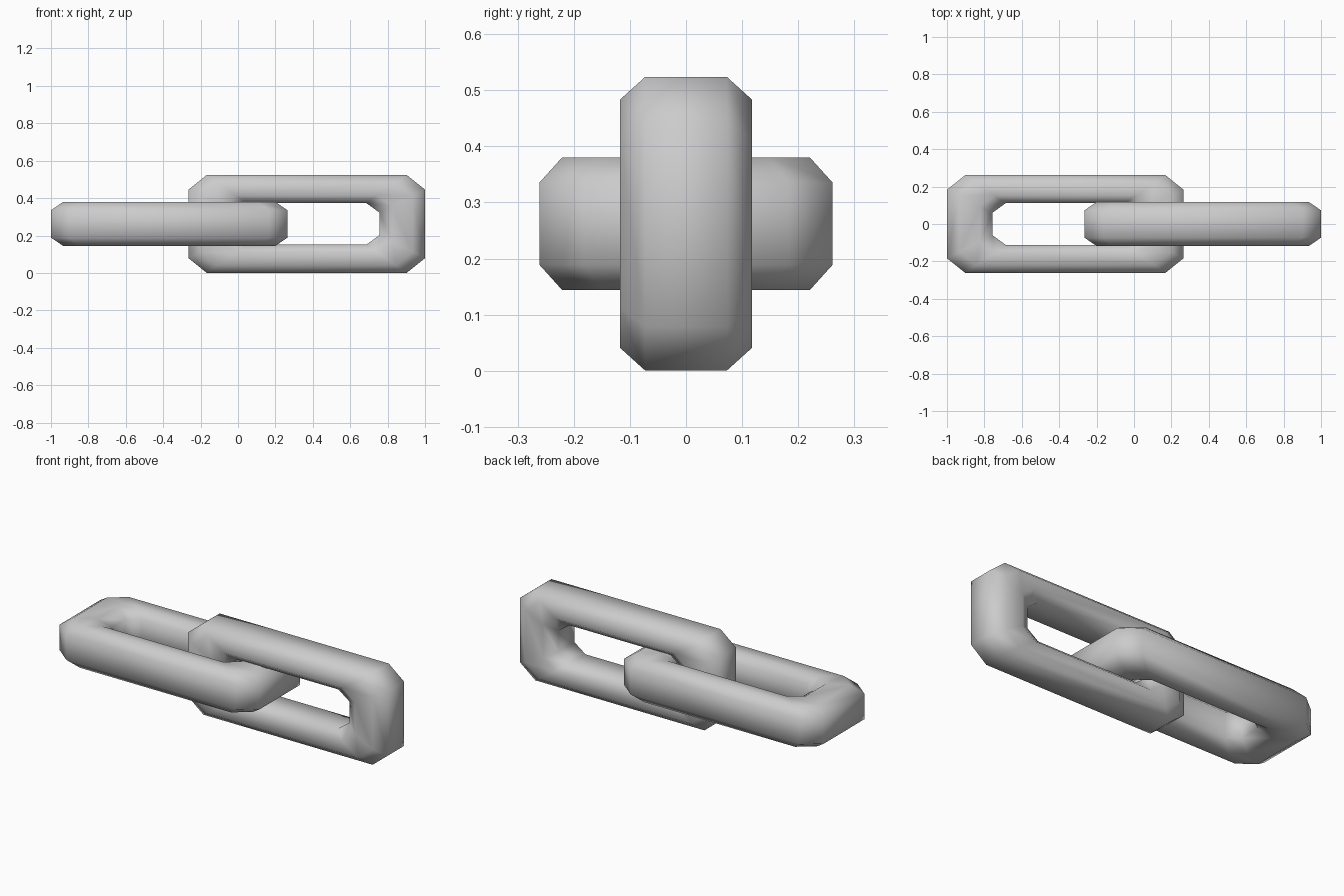
import bpy, bmesh

if "Cube" in bpy.data.objects:
    bpy.data.objects.remove(bpy.data.objects["Cube"])

MID_Z = 0.262
# quarter outlines of one link: (along length, across), from side bar to end bar
OUTER = [(0.535, 0.2615), (0.6325, 0.183)]
INNER = [(0.319, 0.111), (0.3895, 0.06)]
# bar section: (fraction from inner to outer outline, offset through thickness)
SECTION = [(1, -0.073), (1, 0.073), (0.73, 0.118), (0.27, 0.118),
           (0, 0.073), (0, -0.073), (0.27, -0.118), (0.73, -0.118)]


def full_loop(q):
    """Mirror a quarter outline into a closed eight-point loop."""
    half = q + [(x, -y) for x, y in reversed(q)]
    return half + [(-x, -y) for x, y in half]


def make_link(name, x, upright):
    bm = bmesh.new()
    rings = []
    for o, i in zip(full_loop(OUTER), full_loop(INNER)):
        ring = []
        for t, w in SECTION:
            a = i[0] + (o[0] - i[0]) * t
            b = i[1] + (o[1] - i[1]) * t
            ring.append(bm.verts.new((a, w, b) if upright else (a, b, w)))
        rings.append(ring)
    n = len(SECTION)
    for k, r in enumerate(rings):
        s = rings[(k + 1) % len(rings)]
        for j in range(n):
            f = bm.faces.new((r[j], r[(j + 1) % n], s[(j + 1) % n], s[j]))
            f.smooth = True
    bmesh.ops.recalc_face_normals(bm, faces=bm.faces)
    mesh = bpy.data.meshes.new(name)
    bm.to_mesh(mesh)
    bm.free()
    ob = bpy.data.objects.new(name, mesh)
    ob.location = (x, 0, MID_Z)
    bpy.context.collection.objects.link(ob)


# Two interlocked chain links, one upright and one lying flat
make_link("upright_link", 0.3675, True)
make_link("flat_link", -0.3675, False)
